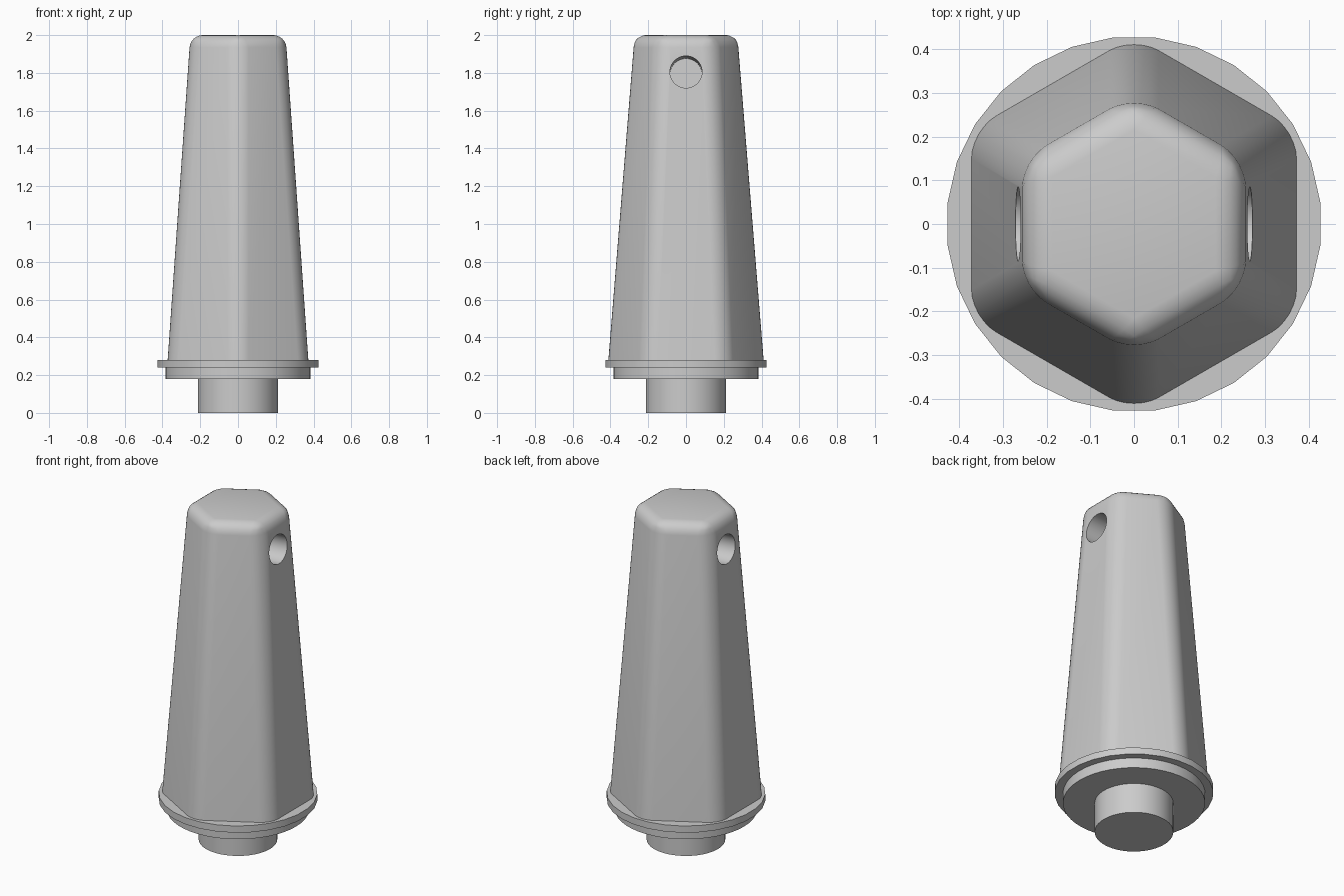
import bpy, bmesh, math
from mathutils import Matrix, Vector

cube = bpy.data.objects.get("Cube")
if cube:
    bpy.data.objects.remove(cube)

grey = bpy.data.materials.new("plain grey")
grey.use_nodes = True
colour = (0.6, 0.6, 0.6, 1)
grey.diffuse_color = colour
grey.node_tree.nodes["Principled BSDF"].inputs["Base Color"].default_value = colour


def frustum(name, sides, phase, z0, r0, z1, r1, round_off=0.0):
    """Upright prism or taper; round_off softens all edges except the base."""
    bm = bmesh.new()
    rings = []
    for z, r in ((z0, r0), (z1, r1)):
        angles = [phase + math.tau * i / sides for i in range(sides)]
        rings.append([bm.verts.new((r * math.cos(a), r * math.sin(a), z)) for a in angles])
    low, high = rings
    bm.faces.new(low[::-1])
    bm.faces.new(high)
    for i in range(sides):
        j = (i + 1) % sides
        bm.faces.new((low[i], low[j], high[j], high[i]))
    if round_off:
        edges = [e for e in bm.edges if max(v.co.z for v in e.verts) > z0 + 0.01]
        bmesh.ops.bevel(bm, geom=edges, offset=round_off, offset_type='OFFSET',
                        segments=6, profile=0.5, affect='EDGES', clamp_overlap=True)
    mesh = bpy.data.meshes.new(name)
    bm.to_mesh(mesh)
    bm.free()
    mesh.materials.append(grey)
    obj = bpy.data.objects.new(name, mesh)
    bpy.context.collection.objects.link(obj)
    return obj


def smooth(obj, angle):
    bpy.ops.object.select_all(action='DESELECT')
    obj.select_set(True)
    bpy.context.view_layer.objects.active = obj
    bpy.ops.object.shade_smooth_by_angle(angle=math.radians(angle))


# Round base: peg, step and flange
smooth(frustum("base_peg", 48, 0, 0, 0.213, 0.18, 0.213), 30)
smooth(frustum("base_step", 48, 0, 0.18, 0.385, 0.24, 0.385), 30)
smooth(frustum("base_flange", 28, math.pi / 28, 0.24, 0.43, 0.28, 0.43), 30)

# Tapered six-sided body with rounded corners and top
body = frustum("tapered_body", 6, math.pi / 2, 0.28, 0.43, 2.0, 0.291, 0.065)

# Blind holes set square to the two side faces
tilt = math.atan2(0.12, 1.72)
for side, label in ((1, "left"), (-1, "right")):
    cutter = frustum(label + "_hole_cutter", 40, 0, -0.2, 0.085, 0.1, 0.085)
    axis = Vector((side * math.cos(tilt), 0, math.sin(tilt)))
    turn = axis.to_track_quat('Z', 'Y').to_matrix().to_4x4()
    cutter.data.transform(Matrix.Translation((side * 0.265, 0, 1.805)) @ turn)
    cutter.hide_render = True
    mod = body.modifiers.new(label + "_hole", 'BOOLEAN')
    mod.operation = 'DIFFERENCE'
    mod.solver = 'EXACT'
    mod.object = cutter
    bpy.ops.object.select_all(action='DESELECT')
    body.select_set(True)
    bpy.context.view_layer.objects.active = body
    bpy.ops.object.modifier_apply(modifier=mod.name)
    bpy.data.objects.remove(cutter)
smooth(body, 30)
